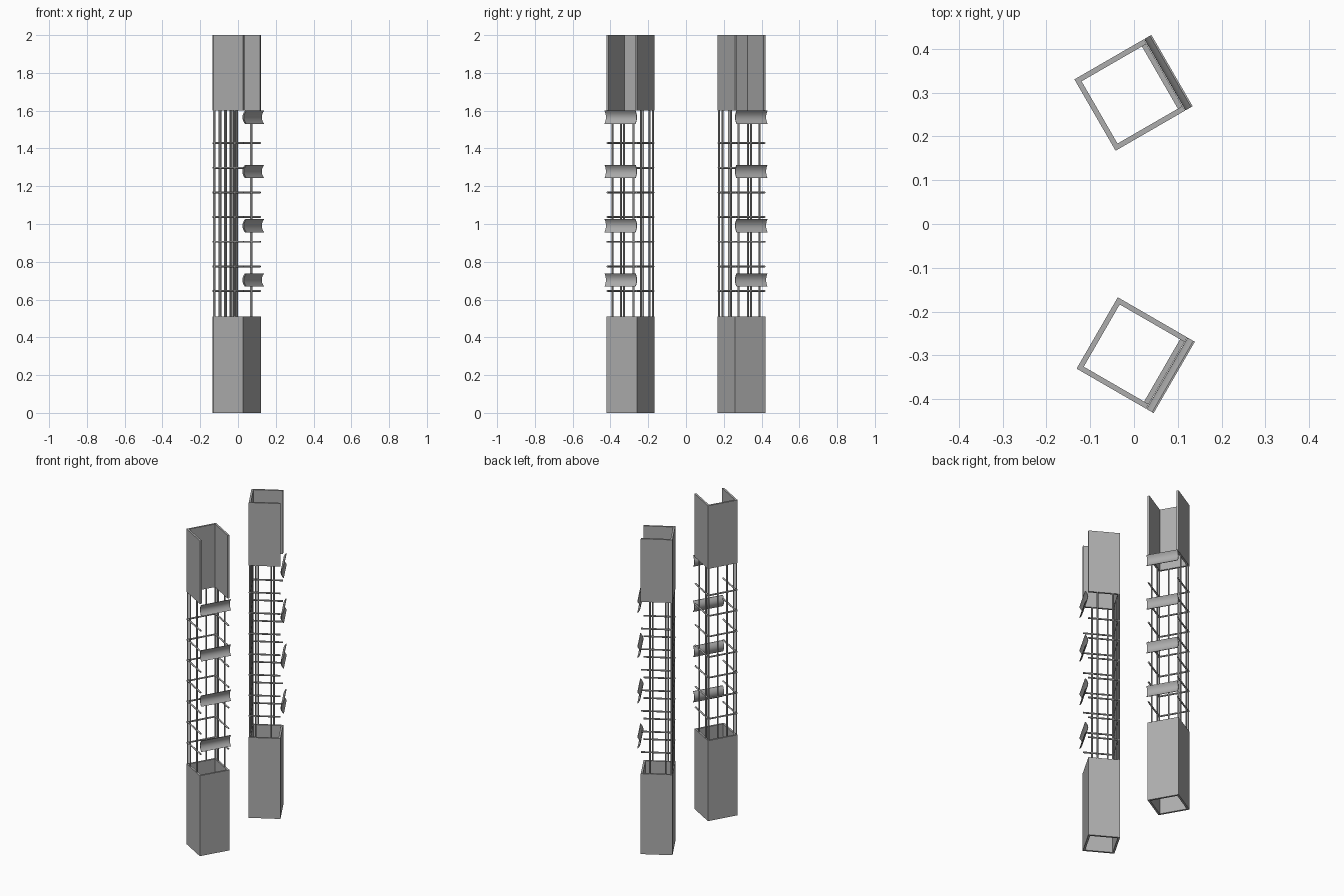
import bpy, bmesh, math
from mathutils import Matrix, Vector

if "Cube" in bpy.data.objects:
    bpy.data.objects.remove(bpy.data.objects["Cube"])


def material(name, value):
    m = bpy.data.materials.new(name)
    m.diffuse_color = (value, value, value, 1)
    m.use_nodes = True
    m.node_tree.nodes["Principled BSDF"].inputs["Base Color"].default_value = m.diffuse_color
    return m


GREY = material("plain grey", 0.42)

DEPTH, WIDTH, WALL = 0.183, 0.188, 0.012   # tower footprint and wall thickness
LOW_TOP, HIGH_BOTTOM, TOP = 0.51, 1.60, 2.0
ROD = 0.005                                # rod radius
MID = WALL / 2


def finish(name, bm, frame, smooth=False):
    """Place a local mesh in the tower frame and link it as an object."""
    bm.transform(frame)
    bmesh.ops.recalc_face_normals(bm, faces=bm.faces)
    mesh = bpy.data.meshes.new(name)
    bm.to_mesh(mesh)
    bm.free()
    mesh.materials.append(GREY)
    ob = bpy.data.objects.new(name, mesh)
    bpy.context.collection.objects.link(ob)
    if smooth:
        bpy.ops.object.select_all(action='DESELECT')
        ob.select_set(True)
        bpy.context.view_layer.objects.active = ob
        bpy.ops.object.shade_smooth_by_angle(angle=math.radians(40))


def prism(bm, outline, z0, z1):
    """Extrude a flat outline upward."""
    face = bm.faces.new([bm.verts.new((x, y, z0)) for x, y in outline])
    top = bmesh.ops.extrude_face_region(bm, geom=[face])["geom"]
    verts = [g for g in top if isinstance(g, bmesh.types.BMVert)]
    bmesh.ops.translate(bm, vec=(0, 0, z1 - z0), verts=verts)


def rod(bm, a, b):
    """Round bar between two points."""
    a, b = Vector(a), Vector(b)
    turn = (b - a).to_track_quat('Z', 'Y').to_matrix().to_4x4()
    bmesh.ops.create_cone(bm, cap_ends=True, segments=10, radius1=ROD, radius2=ROD,
                          depth=(b - a).length,
                          matrix=Matrix.Translation((a + b) / 2) @ turn)


def tower(side, frame):
    # Upper channel, open on the louvre side
    bm = bmesh.new()
    prism(bm, [(0, 0), (DEPTH, 0), (DEPTH, WALL), (WALL, WALL), (WALL, WIDTH - WALL),
               (DEPTH, WIDTH - WALL), (DEPTH, WIDTH), (0, WIDTH)], HIGH_BOTTOM, TOP)
    finish(side + "_upper_channel", bm, frame)

    # Lower square tube, open at both ends
    bm = bmesh.new()
    rings = []
    for z in (0, LOW_TOP):
        for i in (0, WALL):
            rings.append([bm.verts.new(p) for p in (
                (i, i, z), (DEPTH - i, i, z), (DEPTH - i, WIDTH - i, z), (i, WIDTH - i, z))])
    for a, b in ((0, 1), (2, 3), (0, 2), (1, 3)):
        for k in range(4):
            n = (k + 1) % 4
            bm.faces.new((rings[a][k], rings[a][n], rings[b][n], rings[b][k]))
    finish(side + "_lower_tube", bm, frame)

    # Upright bars in the three walls
    bm = bmesh.new()
    spots = [(MID, MID + (WIDTH - WALL) * k / 3) for k in range(4)]
    spots += [(x, y) for x in (0.04, 0.13) for y in (MID, WIDTH - MID)]
    for x, y in spots:
        rod(bm, (x, y, LOW_TOP - 0.01), (x, y, HIGH_BOTTOM + 0.01))
    finish(side + "_upright_bars", bm, frame, True)

    # Level bars round the three walls
    bm = bmesh.new()
    for k in range(7):
        z = 0.645 + 0.1305 * k
        for y in (MID, WIDTH - MID):
            rod(bm, (0, y, z), (DEPTH, y, z))
        rod(bm, (MID, 0, z), (MID, WIDTH, z))
    finish(side + "_level_bars", bm, frame, True)

    # Curved louvres on the open side, hollow outward
    for k in range(4):
        zc = 0.704 + 0.287 * k
        bm = bmesh.new()
        steps = [i / 5 - 1 for i in range(11)]
        inner = [(DEPTH + 0.001 + 0.015 * t * t, zc + 0.035 * t) for t in steps]
        outline = inner + [(x + 0.004, z) for x, z in reversed(inner)]
        face = bm.faces.new([bm.verts.new((x, 0, z)) for x, z in outline])
        ext = bmesh.ops.extrude_face_region(bm, geom=[face])["geom"]
        bmesh.ops.translate(bm, vec=(0, WIDTH, 0),
                            verts=[g for g in ext if isinstance(g, bmesh.types.BMVert)])
        finish(f"{side}_louvre_{k + 1}", bm, frame, True)


# Front tower turned 30 degrees; rear tower is its mirror image
turn = Matrix.Rotation(math.radians(-30), 4, 'Z')
tower("front", Matrix.Translation((-0.131, -0.330, 0)) @ turn)
tower("rear", Matrix.Translation((-0.136, 0.330, 0)) @ Matrix.Scale(-1, 4, (0, 1, 0)) @ turn)
